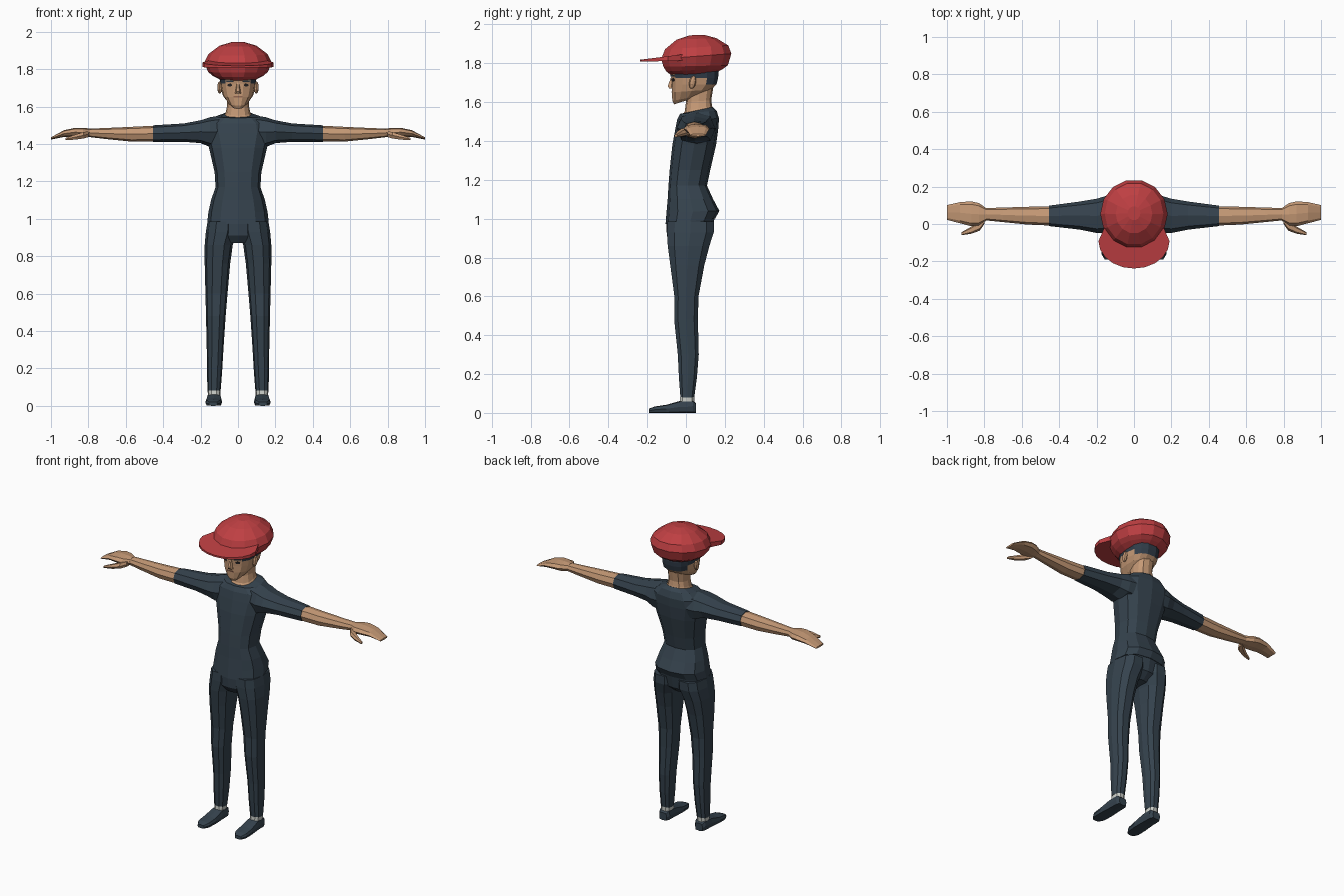
import bpy, bmesh, math
from mathutils import Vector, Matrix
from mathutils.bvhtree import BVHTree


def material(name, rgb):
    m = bpy.data.materials.new(name)
    m.diffuse_color = (*rgb, 1)
    return m


CLOTH = material("dark slate cloth", (0.036, 0.056, 0.076))
SKIN = material("skin", (0.56, 0.32, 0.18))
RED = material("red felt", (0.52, 0.05, 0.055))
SOCK = material("pale sock", (0.60, 0.62, 0.58))
HAIR = material("dark hair", (0.030, 0.045, 0.065))
EYE = material("eye dark", (0.02, 0.018, 0.02))
LIP = material("lip brown", (0.28, 0.13, 0.08))


def finish(name, bm, mats, mirror=False):
    bmesh.ops.recalc_face_normals(bm, faces=bm.faces)
    me = bpy.data.meshes.new(name)
    bm.to_mesh(me)
    bm.free()
    for m in mats:
        me.materials.append(m)
    ob = bpy.data.objects.new(name, me)
    bpy.context.collection.objects.link(ob)
    if mirror:
        mod = ob.modifiers.new("mirror", 'MIRROR')
        mod.use_mirror_merge = False
    return ob


def loft_mesh(rings, axis='z', n=12, e=0.8):
    """Rings are (t at v0, t at v1, u0, u1, v0, v1) superellipses."""
    bm = bmesh.new()
    loops = []
    for t0, t1, u0, u1, v0, v1 in rings:
        loop = []
        for i in range(n):
            a = 2 * math.pi * i / n
            c, s = (math.copysign(abs(w) ** e, w) if abs(w) > 1e-6 else 0
                    for w in (math.cos(a), math.sin(a)))
            u = (u0 + u1) / 2 + c * (u1 - u0) / 2
            v = (v0 + v1) / 2 + s * (v1 - v0) / 2
            t = t0 + (t1 - t0) * (s + 1) / 2
            co = {'z': (u, v, t), 'x': (t, u, v), 'y': (u, t, v)}[axis]
            loop.append(bm.verts.new(co))
        loops.append(loop)
    for a, b in zip(loops, loops[1:]):
        for i in range(n):
            j = (i + 1) % n
            bm.faces.new((a[i], a[j], b[j], b[i]))
    bm.faces.new(loops[0])
    bm.faces.new(loops[-1])
    return bm


def loft(name, rings, mat, axis='z', n=12, e=0.8, mirror=False):
    return finish(name, loft_mesh(rings, axis, n, e), [mat], mirror)


def sym(rows):
    """Rows (z front, z back, half width, y front, y back) to rings."""
    return [(zf, zb, -w, w, yf, yb) for zf, zb, w, yf, yb in rows]


def flat(rows):
    return [(r[0], *r) for r in rows]


# Shirt body
loft("shirt", sym([
    (0.972, 1.000, 0.164, -0.105, 0.150), (1.035, 1.040, 0.158, -0.100, 0.172),
    (1.10, 1.10, 0.144, -0.094, 0.140), (1.17, 1.17, 0.120, -0.090, 0.108),
    (1.25, 1.25, 0.125, -0.084, 0.125), (1.38, 1.38, 0.155, -0.070, 0.155),
    (1.46, 1.46, 0.178, -0.055, 0.166), (1.51, 1.515, 0.168, -0.045, 0.170),
    (1.54, 1.556, 0.120, -0.030, 0.158), (1.543, 1.575, 0.072, -0.012, 0.138)]), CLOTH)

# Trousers: hips and two legs
loft("hips", sym([
    (0.87, 0.88, 0.060, -0.070, 0.085), (0.91, 0.92, 0.150, -0.098, 0.130),
    (0.98, 1.005, 0.162, -0.102, 0.148)]), CLOTH)
loft("trouser_leg", flat([
    (0.08, 0.093, 0.163, -0.030, 0.044), (0.18, 0.085, 0.166, -0.038, 0.058),
    (0.30, 0.078, 0.167, -0.044, 0.068), (0.48, 0.066, 0.171, -0.063, 0.064),
    (0.60, 0.056, 0.174, -0.062, 0.067), (0.76, 0.042, 0.178, -0.084, 0.098),
    (0.86, 0.028, 0.178, -0.098, 0.125), (0.93, 0.004, 0.172, -0.102, 0.148),
    (0.985, 0.004, 0.163, -0.100, 0.150)]), CLOTH, n=10, mirror=True)

# Socks and shoes
loft("sock", flat([(0.045, 0.095, 0.161, -0.034, 0.044),
                   (0.083, 0.094, 0.162, -0.031, 0.045)]), SOCK, n=10, mirror=True)
loft("shoe", flat([
    (0.052, 0.102, 0.155, 0.0, 0.050), (0.035, 0.090, 0.166, 0.0, 0.064),
    (-0.03, 0.088, 0.168, 0.0, 0.062), (-0.10, 0.085, 0.174, 0.0, 0.042),
    (-0.16, 0.090, 0.174, 0.0, 0.033), (-0.19, 0.110, 0.156, 0.0, 0.022)]),
    CLOTH, axis='y', n=8, e=0.45, mirror=True)

# Sleeves, forearms, hands and thumbs
loft("sleeve", flat([
    (0.08, -0.030, 0.155, 1.38, 1.555), (0.15, -0.046, 0.150, 1.385, 1.543),
    (0.20, -0.048, 0.135, 1.405, 1.527), (0.29, -0.030, 0.120, 1.412, 1.510),
    (0.455, -0.011, 0.098, 1.412, 1.500)]), CLOTH, axis='x', n=8, mirror=True)
loft("forearm", flat([
    (0.45, -0.008, 0.095, 1.414, 1.498), (0.57, -0.003, 0.092, 1.413, 1.492),
    (0.70, 0.010, 0.088, 1.426, 1.486), (0.80, 0.020, 0.085, 1.438, 1.482)]),
    SKIN, axis='x', n=8, mirror=True)
loft("hand", flat([
    (0.79, 0.018, 0.085, 1.438, 1.483), (0.83, -0.008, 0.112, 1.436, 1.487),
    (0.87, -0.012, 0.121, 1.440, 1.487), (0.93, 0.004, 0.117, 1.438, 1.474),
    (1.00, 0.022, 0.101, 1.424, 1.436)]), SKIN, axis='x', n=8, mirror=True)
loft("thumb", flat([
    (0.80, 0.0, 0.040, 1.435, 1.470), (0.825, -0.036, 0.020, 1.428, 1.466),
    (0.87, -0.052, -0.014, 1.422, 1.452), (0.922, -0.060, -0.044, 1.420, 1.434)]),
    SKIN, axis='x', n=6, mirror=True)

# Neck with a collar of bare skin
loft("neck", sym([
    (1.528, 1.56, 0.078, -0.024, 0.140), (1.553, 1.583, 0.066, -0.006, 0.134),
    (1.60, 1.61, 0.058, 0.000, 0.130), (1.68, 1.70, 0.062, 0.000, 0.145)]), SKIN)

# Head, with hair on the back of the skull and the temples
bm = loft_mesh(sym([
    (1.588, 1.618, 0.030, -0.062, 0.030), (1.606, 1.636, 0.052, -0.072, 0.090),
    (1.650, 1.665, 0.080, -0.074, 0.132), (1.692, 1.692, 0.091, -0.074, 0.160),
    (1.725, 1.725, 0.096, -0.076, 0.168), (1.750, 1.750, 0.098, -0.082, 0.170),
    (1.800, 1.800, 0.098, -0.084, 0.168)]), n=14)
for f in bm.faces:
    c = f.calc_center_median()
    if (c.y > 0.10 and c.z > 1.69) or (c.y > -0.05 and c.z > 1.728):
        f.material_index = 1
bm.normal_update()
skull = BVHTree.FromBMesh(bm)
finish("head", bm, [SKIN, HAIR])


def face_plate(name, x, z, w, h, mat, sides=4, mirror=False):
    """Thin plate laid on the front of the head."""
    hit, nor, _, _ = skull.ray_cast(Vector((x, -1, z)), Vector((0, 1, 0)))
    if nor.y > 0:
        nor = -nor
    right = Vector((0, 0, 1)).cross(nor).normalized()
    up = nor.cross(right)
    b = bmesh.new()
    back, front = [], []
    for i in range(sides):
        a = 2 * math.pi * (i + 0.5) / sides
        k = 1 / math.cos(math.pi / sides)
        p = hit + right * math.cos(a) * w / 2 * k + up * math.sin(a) * h / 2 * k
        back.append(b.verts.new(p - nor * 0.004))
        front.append(b.verts.new(p + nor * 0.003))
    b.faces.new(back)
    b.faces.new(front)
    for i in range(sides):
        j = (i + 1) % sides
        b.faces.new((back[i], back[j], front[j], front[i]))
    finish(name, b, [mat], mirror)


# Face details
face_plate("eye", 0.043, 1.715, 0.026, 0.014, EYE, 6, True)
face_plate("eyebrow", 0.044, 1.737, 0.040, 0.008, HAIR, 4, True)
face_plate("mouth", 0.0, 1.652, 0.046, 0.007, LIP)

# Nose
loft("nose", [
    (1.670, 1.672, -0.017, 0.017, -0.088, -0.055),
    (1.682, 1.682, -0.014, 0.014, -0.096, -0.055),
    (1.728, 1.728, -0.007, 0.007, -0.078, -0.055)], SKIN, n=6)

# Ears
bm = bmesh.new()
bmesh.ops.create_uvsphere(bm, u_segments=8, v_segments=5, radius=1,
                          matrix=Matrix.Translation((0.098, 0.034, 1.702))
                          @ Matrix.Rotation(-0.2, 4, 'X')
                          @ Matrix.Diagonal((0.013, 0.018, 0.034, 1)))
finish("ear", bm, [SKIN], True)

# Puffy cap crown
loft("cap_crown", sym([
    (1.735, 1.752, 0.095, -0.075, 0.160), (1.758, 1.772, 0.135, -0.105, 0.195),
    (1.782, 1.790, 0.160, -0.120, 0.220), (1.822, 1.850, 0.180, -0.132, 0.238),
    (1.872, 1.892, 0.157, -0.112, 0.222), (1.922, 1.930, 0.098, -0.050, 0.158),
    (1.944, 1.946, 0.034, 0.020, 0.095)]), RED, n=14, e=1)

# Cap brim: half-ellipse plate, thicker towards the crown
bm = bmesh.new()
outline = [(0.15, 0.0)]
for i in range(11):
    a = -math.pi * i / 10
    outline.append((0.190 * math.cos(a), -0.092 + 0.146 * math.sin(a)))
outline.append((-0.15, 0.0))
low, high = [], []
for x, y in outline:
    k = (y + 0.238) / 0.238
    low.append(bm.verts.new((x, y, 1.808 + 0.006 * k)))
    high.append(bm.verts.new((x, y, 1.818 + 0.030 * k)))
bm.faces.new(low)
bm.faces.new(high)
for i in range(len(low)):
    j = (i + 1) % len(low)
    bm.faces.new((low[i], low[j], high[j], high[i]))
finish("cap_brim", bm, [RED])
